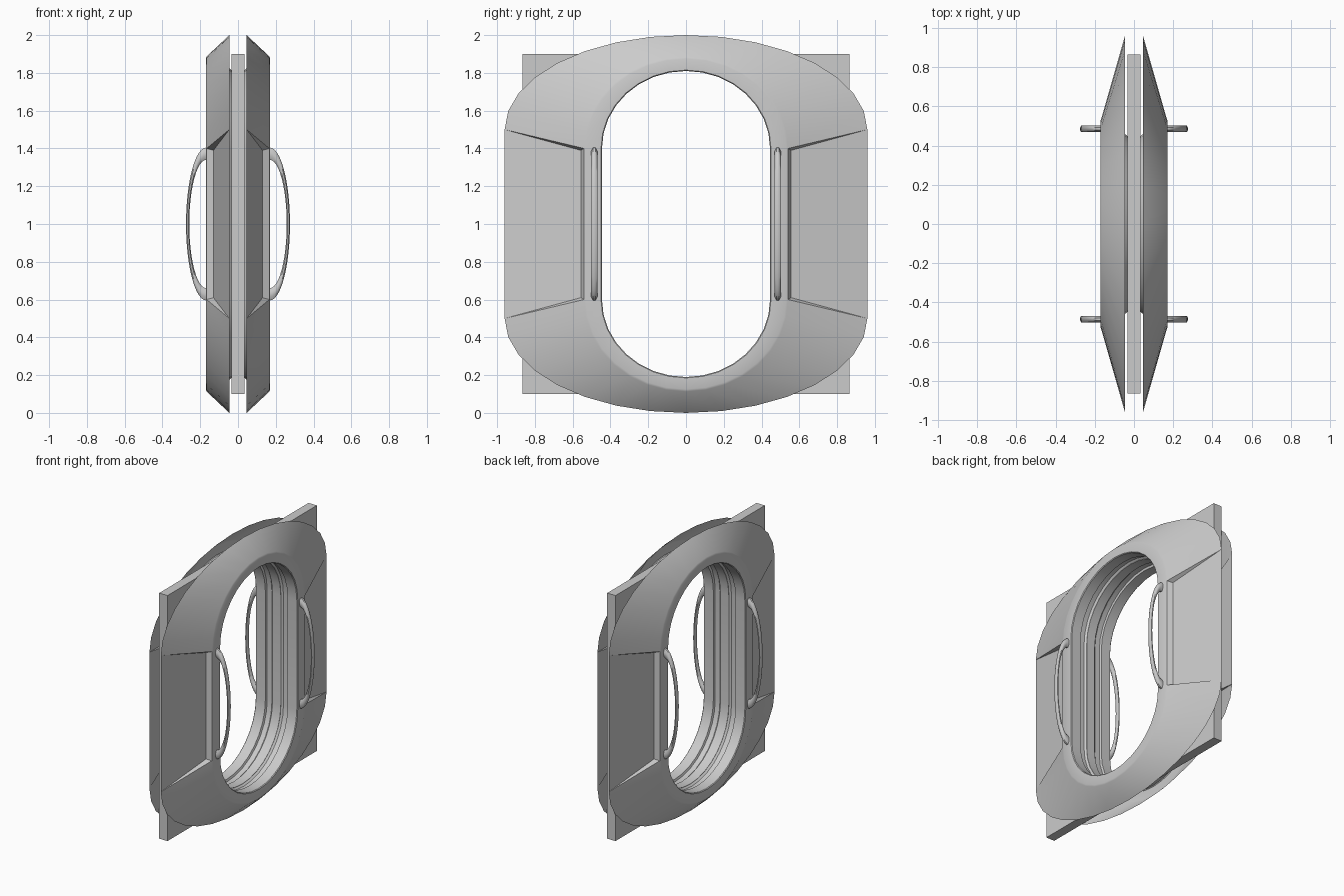
import bpy, bmesh, math

if "Cube" in bpy.data.objects:
    bpy.data.objects.remove(bpy.data.objects["Cube"])

SEG = 16  # segments per half arc


def loop_points(a, b, zc):
    """Elongated oval in the YZ plane: two half ellipses joined by straight sides."""
    pts = []
    for s in (1, -1):
        for i in range(SEG + 1):
            t = math.pi * i / SEG
            pts.append((s * a * math.cos(t), 1 + s * (zc + b * math.sin(t))))
    return pts


def finish(bm, name, angle):
    bmesh.ops.recalc_face_normals(bm, faces=bm.faces)
    me = bpy.data.meshes.new(name)
    bm.to_mesh(me)
    bm.free()
    ob = bpy.data.objects.new(name, me)
    bpy.context.collection.objects.link(ob)
    bpy.ops.object.select_all(action='DESELECT')
    ob.select_set(True)
    bpy.context.view_layer.objects.active = ob
    bpy.ops.object.shade_smooth_by_angle(angle=math.radians(angle))
    return ob


def mirror(ob, y=False):
    m = ob.modifiers.new("Mirror", 'MIRROR')
    m.use_axis = (True, y, False)


# Door frame shell: rings from the plate outwards, (x, half width, arc height, arc centre)
bm = bmesh.new()
profile = [(0.032, 0.447, 0.412, 0.4), (0.047, 0.46, 0.425, 0.4), (0.085, 0.46, 0.425, 0.4),
           (0.09, 0.445, 0.41, 0.4), (0.165, 0.445, 0.41, 0.4), (0.17, 0.45, 0.415, 0.4),
           (0.17, 0.53, 0.475, 0.4), (0.166, 0.54, 0.487, 0.4), (0.046, 0.96, 0.5, 0.5)]
rings = [[bm.verts.new((x, y, z)) for y, z in loop_points(a, b, zc)] for x, a, b, zc in profile]
n = len(rings[0])
for k in range(len(rings) - 1):
    for i in range(n):
        if k == len(rings) - 2 and i in (SEG, n - 1):
            continue  # side recesses are built separately
        j = (i + 1) % n
        bm.faces.new((rings[k][i], rings[k][j], rings[k + 1][j], rings[k + 1][i]))

# Recessed side panels with step and triangular end walls
for i in (SEG, n - 1):
    j = (i + 1) % n
    A, B = rings[-2][i], rings[-2][j]
    C, D = rings[-1][i], rings[-1][j]
    s = 1 if A.co.y > 0 else -1
    P, Q = [bm.verts.new((0.13, s * 0.557, 1 + (v.co.z - 1) * 0.975)) for v in (A, B)]
    bm.faces.new((A, B, Q, P))
    bm.faces.new((P, Q, D, C))
    bm.faces.new((A, P, C))
    bm.faces.new((B, D, Q))
mirror(finish(bm, "door_frame", 35))

# Wall plate with an oval opening
cu = bpy.data.curves.new("wall_plate_outline", 'CURVE')
cu.dimensions = '2D'
cu.fill_mode = 'BOTH'
cu.extrude = 0.034
corners = [(-0.865, 0.1), (0.865, 0.1), (0.865, 1.9), (-0.865, 1.9)]
for pts in (corners, loop_points(0.447, 0.412, 0.4)):
    sp = cu.splines.new('POLY')
    sp.points.add(len(pts) - 1)
    for p, (y, z) in zip(sp.points, pts):
        p.co = (y, z, 0, 1)
    sp.use_cyclic_u = True
tmp = bpy.data.objects.new("outline", cu)
bpy.context.collection.objects.link(tmp)
bpy.context.view_layer.update()
mesh = bpy.data.meshes.new_from_object(tmp.evaluated_get(bpy.context.evaluated_depsgraph_get()))
bpy.data.objects.remove(tmp)
bm = bmesh.new()
bm.from_mesh(mesh)
bmesh.ops.remove_doubles(bm, verts=bm.verts, dist=1e-5)
for v in bm.verts:
    x, y, z = v.co
    v.co = (z, x, y)
finish(bm, "wall_plate", 30)

# Bowed grab handles, rounded box section swept between two half ellipses
bm = bmesh.new()
section = [(0, .3), (0, .7), (.3, 1), (.7, 1), (1, .7), (1, .3), (.7, 0), (.3, 0)]
rows = []
for i in range(25):
    t = math.pi * (i / 24 - 0.5)
    row = []
    for u, w in section:
        x = 0.168 + (0.09 + 0.017 * u) * math.cos(t)
        z = 1 + (0.34 + 0.065 * u) * math.sin(t)
        row.append(bm.verts.new((x, 0.469 + 0.033 * w, z)))
    rows.append(row)
for r0, r1 in zip(rows, rows[1:]):
    for i in range(8):
        j = (i + 1) % 8
        bm.faces.new((r0[i], r0[j], r1[j], r1[i]))
bm.faces.new(rows[0])
bm.faces.new(rows[-1])
mirror(finish(bm, "grab_handle", 50), y=True)
